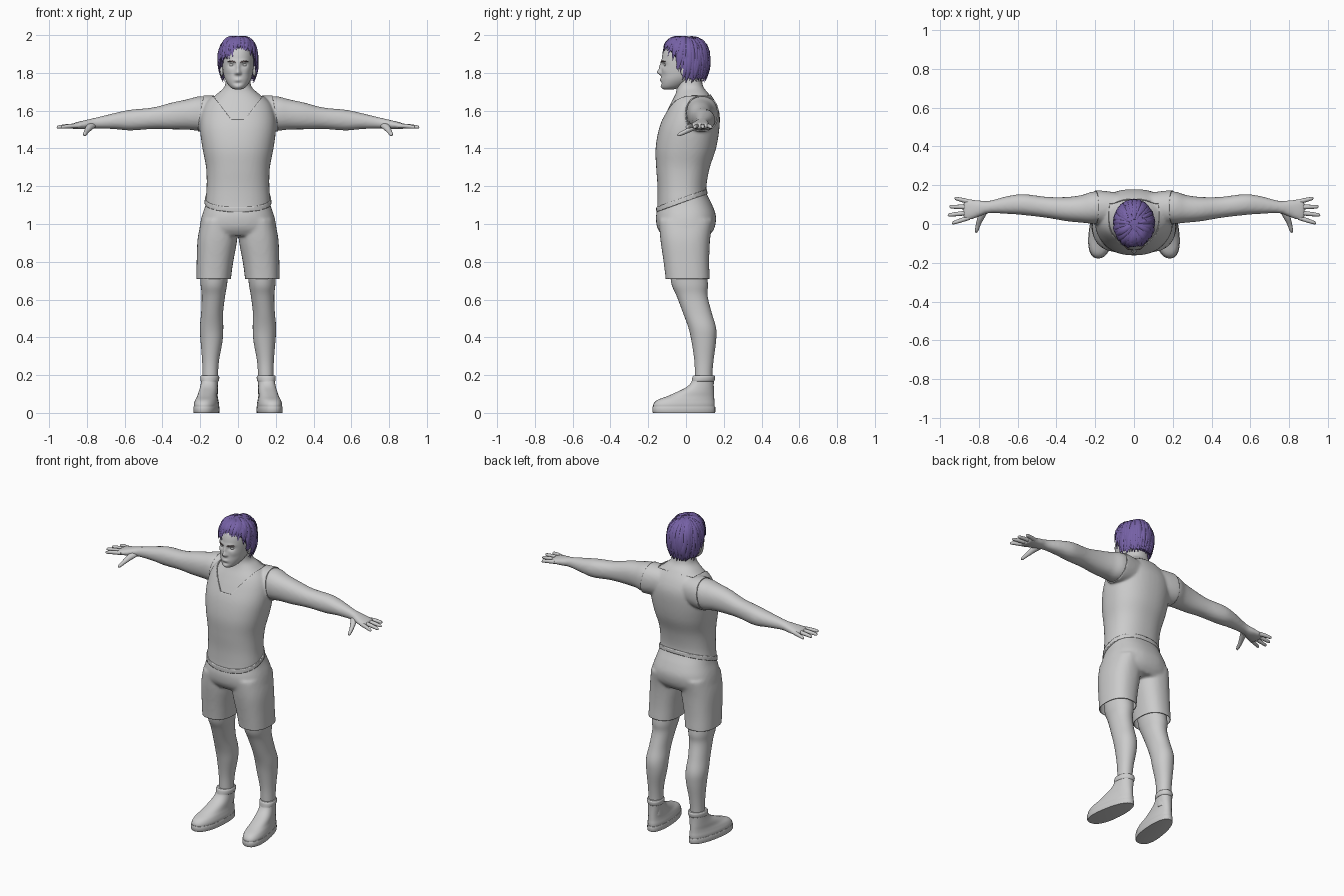
import bpy, bmesh, math, random
from mathutils import Vector as V

if "Cube" in bpy.data.objects:
    bpy.data.objects.remove(bpy.data.objects["Cube"])

random.seed(4)


def spline(rings, sub):
    """Catmull-Rom interpolation of ring parameters."""
    out = []
    for i in range(len(rings) - 1):
        q = [rings[max(i - 1, 0)], rings[i], rings[i + 1], rings[min(i + 2, len(rings) - 1)]]
        for k in range(sub):
            t = k / sub
            out.append([0.5 * (2 * b + (c - a) * t + (2 * a - 5 * b + 4 * c - d) * t * t
                               + (3 * b - a - 3 * c + d) * t ** 3) for a, b, c, d in zip(*q)])
    return out + [list(rings[-1])]


def bridge(bm, loops, cap=True):
    n = len(loops[0])
    for a, b in zip(loops, loops[1:]):
        for i in range(n):
            bm.faces.new((a[i], a[(i + 1) % n], b[(i + 1) % n], b[i]))
    if cap:
        bm.faces.new(loops[0][::-1])
        bm.faces.new(loops[-1])


def loft(bm, rings, axis='z', n=32, p=2.2, sub=5, sx=1):
    """Rings are (position on axis, centre a, centre b, radius a, radius b)."""
    loops = []
    for t, a, b, ra, rb in spline(rings, sub):
        loop = []
        for i in range(n):
            w = 2 * math.pi * i / n
            c, s = math.cos(w), math.sin(w)
            u = a + max(ra, .001) * math.copysign(abs(c) ** (2 / p), c)
            v = b + max(rb, .001) * math.copysign(abs(s) ** (2 / p), s)
            x, y, z = {'z': (u, v, t), 'x': (t, u, v), 'y': (u, t, v)}[axis]
            loop.append(bm.verts.new((x * sx, y, z)))
        loops.append(loop)
    bridge(bm, loops)


def span(z, rx, y0, y1, cx=0):
    """Ring given by its front and back limits."""
    return (z, cx, (y0 + y1) / 2, rx, (y1 - y0) / 2)


def finish(name, bm, mirror=False, color=None, angle=40):
    bmesh.ops.recalc_face_normals(bm, faces=bm.faces[:])
    me = bpy.data.meshes.new(name)
    bm.to_mesh(me)
    bm.free()
    me.shade_smooth()
    me.set_sharp_from_angle(angle=math.radians(angle))
    ob = bpy.data.objects.new(name, me)
    bpy.context.collection.objects.link(ob)
    if mirror:
        ob.modifiers.new("mirror", 'MIRROR').use_mirror_merge = False
    if color:
        m = bpy.data.materials.new(name)
        m.diffuse_color = (*color, 1)
        m.use_nodes = True
        m.node_tree.nodes["Principled BSDF"].inputs["Base Color"].default_value = m.diffuse_color
        me.materials.append(m)
    return ob


def fuse(ob, voxel, smooth):
    """Blend overlapping volumes into one skin."""
    r = ob.modifiers.new("fuse", 'REMESH')
    r.mode, r.voxel_size = 'VOXEL', voxel
    s = ob.modifiers.new("smooth", 'SMOOTH')
    s.factor, s.iterations = 0.5, smooth
    me = bpy.data.meshes.new_from_object(ob.evaluated_get(bpy.context.evaluated_depsgraph_get()))
    ob.modifiers.clear()
    ob.data = me
    me.shade_smooth()


def garment(name, src, planes, thick, hole=()):
    """Cut cloth from a body surface: planes trim, hole planes remove where all are positive."""
    bm = bmesh.new()
    bm.from_mesh(src)
    for co, no in list(planes) + list(hole):
        bmesh.ops.bisect_plane(bm, geom=bm.verts[:] + bm.edges[:] + bm.faces[:], plane_co=co,
                               plane_no=no, clear_outer=(co, no) in planes)
    if hole:
        gone = [f for f in bm.faces if all((f.calc_center_median() - V(co)).dot(V(no)) > 0 for co, no in hole)]
        bmesh.ops.delete(bm, geom=gone, context='FACES')
    ob = finish(name, bm)
    s = ob.modifiers.new("cloth", 'SOLIDIFY')
    s.thickness, s.offset = thick, 1
    return ob


# body: torso, neck, arms and palms blended together
bm = bmesh.new()
loft(bm, [span(1.03, .155, -.14, .10), span(1.07, .166, -.147, .105), span(1.12, .166, -.145, .105),
          span(1.2, .16, -.145, .102), span(1.3, .163, -.152, .12), span(1.4, .182, -.155, .153),
          span(1.5, .195, -.138, .17), span(1.58, .19, -.108, .172), span(1.64, .165, -.08, .152),
          span(1.69, .11, -.055, .12), span(1.73, .07, -.048, .09), span(1.8, .064, -.05, .08)], n=48, p=2.3)
for s in (1, -1):
    loft(bm, [(.08, .085, 1.59, .07, .08), (.2, .085, 1.585, .083, .091), (.27, .078, 1.58, .071, .08),
              (.35, .077, 1.572, .062, .071), (.45, .086, 1.56, .054, .057), (.57, .1, 1.55, .054, .055),
              (.65, .098, 1.545, .046, .043), (.75, .087, 1.535, .032, .029), (.8, .08, 1.527, .043, .025),
              (.85, .073, 1.521, .054, .019), (.88, .071, 1.517, .05, .014)], 'x', sx=s)
body = finish("body", bm)
fuse(body, .009, 5)

# fingers and thumb
bm = bmesh.new()
for y0, y1, x1 in ((.114, .133, .925), (.087, .089, .952), (.059, .046, .96), (.034, .004, .938)):
    ring = lambda f, r: (.845 + (x1 - .845) * f, y0 + (y1 - y0) * f, 1.52 - .008 * f * f, r, r)
    loft(bm, [ring(0, .012), ring(.5, .0115), ring(.88, .009), ring(.97, .006), ring(1, .001)], 'x', 12, 2, 3)
loft(bm, [(.065, .775, 1.522, .024, .018), (.03, .79, 1.507, .018, .017), (-.005, .803, 1.488, .0125, .013),
          (-.035, .811, 1.475, .009, .01), (-.046, .814, 1.47, .002, .002)], 'y', 12, 2, 4)
finish("fingers", bm, True)

# sleeveless shirt with open neckline, and its rolled hem
hem, hem_dir = (0, 0, 1.12), (0, .38, -1)
arms = [((.2, 0, 1.57), (1, 0, .16)), ((-.2, 0, 1.57), (-1, 0, .16))]
neck = [((0, -.12, 1.55), (0, -.54, 1)), ((.035, 0, 1.55), (-1, 0, .75)), ((-.035, 0, 1.55), (1, 0, .75))]
garment("shirt", body.data, [(hem, hem_dir)] + arms, .006, neck)
garment("shirt_hem", body.data, [(hem, hem_dir), ((0, 0, 1.145), (0, -.38, 1))], .011)

# shorts
bm = bmesh.new()
loft(bm, [span(1.2, .15, -.13, .09), span(1.15, .157, -.135, .11), span(1.1, .168, -.142, .135),
          span(1.04, .188, -.155, .155), span(.98, .199, -.148, .147), span(.94, .19, -.12, .12)], n=48, p=2.4)
for s in (1, -1):
    loft(bm, [(1.02, .1, 0, .09, .14), (.92, .109, -.004, .101, .128), (.8, .122, .002, .093, .117),
              (.71, .129, .009, .088, .113), (.65, .13, .012, .088, .112)], p=2.4, sx=s)
src = finish("shorts_form", bm)
fuse(src, .01, 5)
garment("shorts", src.data, [((0, 0, 1.145), (0, -.38, 1)), ((0, 0, .71), (0, 0, -1))], .004)
bpy.data.objects.remove(src)

# legs
bm = bmesh.new()
loft(bm, [(.85, .122, .005, .075, .09), (.76, .125, .01, .075, .095), (.68, .128, .02, .07, .096),
          (.62, .13, .032, .062, .082), (.53, .137, .06, .058, .076), (.45, .14, .086, .062, .073),
          (.38, .14, .094, .058, .065), (.28, .145, .095, .045, .051), (.2, .147, .093, .041, .046),
          (.1, .147, .093, .041, .046)], p=2.1)
finish("legs", bm, True)


# shoes: upper, sole and ankle cuff, splayed slightly outward
def splay(bm):
    for v in bm.verts:
        v.co.x = .163 - .12 * v.co.y + (v.co.x - .163) * (1 - .7 * v.co.y)


bm = bmesh.new()
loft(bm, [span(.02, .06, -.172, .15, .163), span(.045, .062, -.173, .152, .163), span(.068, .057, -.152, .15, .163),
          span(.088, .052, -.1, .149, .163), span(.11, .05, -.05, .148, .163), span(.135, .048, 0, .147, .162),
          span(.16, .047, .027, .147, .161), span(.185, .048, .036, .148, .16)], p=2.3)
splay(bm)
finish("shoe_uppers", bm, True)
bm = bmesh.new()
loft(bm, [span(0, .061, -.172, .151, .163), span(.004, .064, -.177, .155, .163), span(.03, .064, -.178, .155, .163),
          span(.034, .061, -.174, .152, .163)], p=2.3, sub=2)
splay(bm)
finish("shoe_soles", bm, True)
bm = bmesh.new()
loft(bm, [span(.165, .047, .03, .147, .16), span(.172, .052, .031, .152, .16), span(.19, .053, .034, .154, .16),
          span(.198, .048, .04, .149, .16)], p=2.1, sub=3)
splay(bm)
finish("shoe_cuffs", bm, True)

# head with sculpted facial bumps: (x, z, width, height, amount)
bm = bmesh.new()
loft(bm, [span(1.712, .012, -.115, -.07), span(1.718, .032, -.124, -.04), span(1.735, .05, -.131, .0),
          span(1.765, .068, -.132, .05), span(1.8, .078, -.13, .09), span(1.85, .084, -.13, .108),
          span(1.9, .084, -.124, .108), span(1.935, .076, -.11, .098), span(1.965, .055, -.08, .07),
          span(1.98, .02, -.03, .025)], n=96, p=2.15, sub=8)
bumps = [(0, 1.803, .012, .013, .022), (0, 1.83, .009, .022, .012), (0, 1.763, .02, .009, .006),
         (0, 1.745, .02, .007, -.004), (0, 1.725, .018, .011, .005)]
for s in (1, -1):
    bumps += [(s * .03, 1.862, .022, .008, .005), (s * .033, 1.842, .017, .011, -.012),
              (s * .05, 1.81, .018, .018, .004), (s * .012, 1.797, .006, .007, .008)]
for v in bm.verts:
    if v.co.y < -.04:
        x, z = v.co.x, v.co.z
        v.co.y -= sum(a * math.exp(-((x - bx) / w) ** 2 - ((z - bz) / h) ** 2) for bx, bz, w, h, a in bumps)
finish("head", bm, angle=80)

# eyes, ears and brows
for name, co, scale in (("eyes", (.033, -.103, 1.842), (.014, .014, .011)), ("ears", (.086, -.008, 1.815), (.01, .022, .036))):
    bm = bmesh.new()
    bmesh.ops.create_uvsphere(bm, u_segments=20, v_segments=12, radius=1)
    bmesh.ops.scale(bm, vec=scale, verts=bm.verts)
    bmesh.ops.translate(bm, vec=co, verts=bm.verts)
    finish(name, bm, True)
bm = bmesh.new()
loft(bm, [(.012, -.133, 1.856, .002, .003), (.034, -.127, 1.862, .004, .004), (.056, -.108, 1.86, .002, .001)], 'x', 8)
finish("brows", bm, True, (.15, .11, .11))

# hair: scalp shell plus many tapered locks combed down from the crown
centre = V((0, 0, 1.865))


def hair_end(a):
    f = -math.sin(a)
    if f < -.12:
        return 2.4
    if f < .45:
        return 2.2 - 1.0 * (f + .12) / .57 + .25
    return 1.42 - .35 * (f - .45) / .55 + (.28 if math.cos(a) < -.2 else 0)


def scalp(a, s, k):
    over = max(0, s - math.pi / 2)
    r = math.sin(min(s, math.pi / 2)) ** .75 * (1 - .22 * over * over) * k
    h = -over if over else math.cos(s) ** .88 * k
    ry = .128 if math.sin(a) < 0 else .12
    return centre + V((.1 * r * math.cos(a), ry * r * math.sin(a), .128 * h))


purple = (.18, .12, .38)
bm = bmesh.new()
loops = []
for j in range(14):
    ang = [2 * math.pi * i / 48 for i in range(48)]
    loops.append([bm.verts.new(scalp(a, .03 + (hair_end(a) - .12) * j / 13, .99)) for a in ang])
bridge(bm, loops)
finish("hair_base", bm, color=purple)

bm = bmesh.new()
for i in range(170):
    a0 = i * 2.39996 + random.uniform(-.1, .1)
    end = hair_end(a0) + random.uniform(-.12, .1)
    start = random.uniform(.05, .6) * end
    twist = random.uniform(-.25, .1)
    k, wide = random.uniform(.97, 1.01), random.uniform(.009, .016)
    path = []
    for j in range(9):
        t = j / 8
        path.append(scalp(a0 + twist * t * t, start + (end - start) * t, k + .035 * math.sin(math.pi * t) + .02 * t))
    loops = []
    for j, p in enumerate(path):
        tan = (path[min(j + 1, 8)] - path[max(j - 1, 0)]).normalized()
        side = tan.cross(p - centre).normalized()
        nor = side.cross(tan)
        w = wide * (.35 + .65 * math.sin(math.pi * min(1, j / 8 + .12))) * (.15 if j == 8 else 1)
        loops.append([bm.verts.new(p + side * w * math.cos(q) + nor * w * .4 * math.sin(q))
                      for q in (math.pi * m / 3 for m in range(6))])
    bridge(bm, loops)
finish("hair_locks", bm, color=purple, angle=50)
